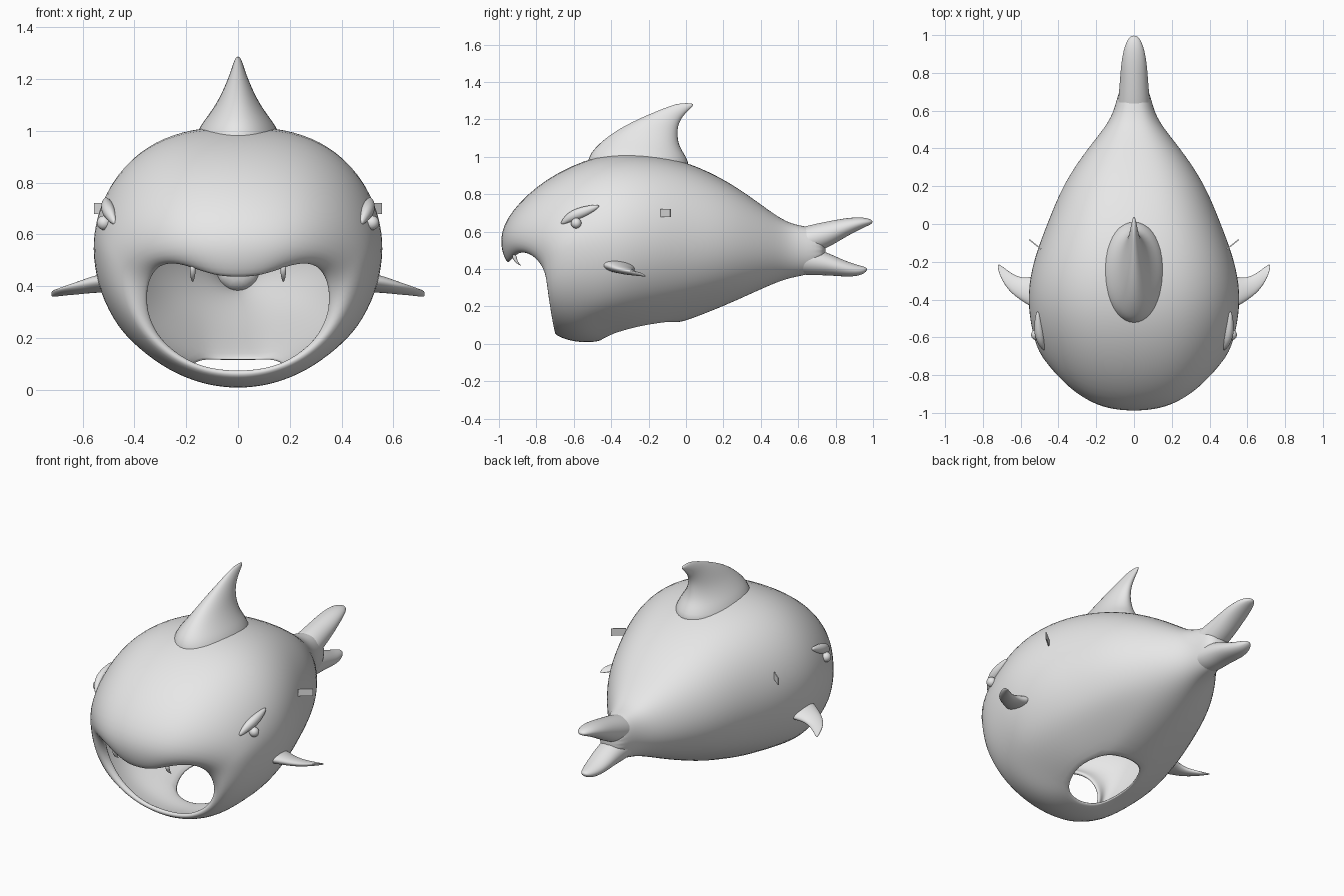
import bpy, bmesh, math
from mathutils import Vector

cube = bpy.data.objects.get("Cube")
if cube:
    bpy.data.objects.remove(cube, do_unlink=True)

grey = bpy.data.materials.new("plain grey")
grey.use_nodes = True
grey.diffuse_color = (0.8, 0.8, 0.8, 1)
grey.node_tree.nodes["Principled BSDF"].inputs["Base Color"].default_value = (0.8, 0.8, 0.8, 1)


def finish(name, bm, levels=2, mirror=False, thickness=0, smooth=True):
    bmesh.ops.recalc_face_normals(bm, faces=bm.faces)
    mesh = bpy.data.meshes.new(name)
    bm.to_mesh(mesh)
    bm.free()
    mesh.materials.append(grey)
    for face in mesh.polygons:
        face.use_smooth = smooth
    ob = bpy.data.objects.new(name, mesh)
    bpy.context.collection.objects.link(ob)
    if thickness:
        mod = ob.modifiers.new("wall", "SOLIDIFY")
        mod.thickness, mod.offset = thickness, -1
    if mirror:
        ob.modifiers.new("pair", "MIRROR")
    if levels:
        mod = ob.modifiers.new("rounding", "SUBSURF")
        mod.levels = mod.render_levels = levels
    return ob


def bridge(bm, rings):
    rows = [[bm.verts.new(p) for p in ring] for ring in rings]
    n = len(rows[0])
    for a, b in zip(rows, rows[1:]):
        for k in range(n):
            bm.faces.new((a[k], a[(k + 1) % n], b[(k + 1) % n], b[k]))
    return rows


def loft(name, sections, mirror=False, sides=10):
    """Closed tube through sections of (centre, half axis, half axis)."""
    rings = []
    for c, u, v in sections:
        c, u, v = Vector(c), Vector(u), Vector(v)
        rings.append([c + u * math.cos(t) + v * math.sin(t)
                      for t in (2 * math.pi * k / sides for k in range(sides))])
    bm = bmesh.new()
    rows = bridge(bm, rings)
    bm.faces.new(rows[0])
    bm.faces.new(rows[-1])
    return finish(name, bm, mirror=mirror)


# Body: rings run from the lip of the open mouth back to the tail stem
HALF = 12
lip = [(0, -.965, .425), (.09, -.955, .43), (.17, -.925, .46), (.24, -.885, .483),
       (.3, -.835, .475), (.34, -.785, .43), (.35, -.75, .36), (.335, -.715, .28),
       (.295, -.70, .205), (.235, -.695, .15), (.16, -.695, .105), (.08, -.695, .085),
       (0, -.695, .08)]


def body_ring(top, side, bottom):
    (yt, zt), (ys, w, zs), (yb, zb) = top, side, bottom
    half = []
    for k in range(HALF + 1):
        a = math.pi / 2 - math.pi * k / HALF
        s, c = math.sin(a), max(0, math.cos(a))
        ye, ze = (yt, zt) if s > 0 else (yb, zb)
        x = w * c ** (.78 if s > 0 else 1)
        half.append((x, ys + (ye - ys) * s * s, zs + (ze - zs) * abs(s)))
    return half


halves = [lip] + [body_ring(*r) for r in (
    ((-1.01, .56), (-.77, .43, .43), (-.71, .045)),
    ((-.95, .71), (-.68, .515, .5), (-.62, .01)),
    ((-.76, .89), (-.52, .555, .54), (-.54, .0)),
    ((-.48, 1.02), (-.36, .57, .55), (-.45, .005)),
    ((-.22, 1.03), (-.18, .535, .56), (-.26, .05)),
    ((.02, .975), (.01, .46, .55), (-.05, .1)),
    ((.24, .865), (.22, .375, .54), (.22, .205)),
    ((.41, .74), (.41, .24, .52), (.41, .295)),
    ((.54, .645), (.54, .13, .5), (.54, .35)),
    ((.64, .63), (.64, .095, .5), (.64, .365)),
    ((.75, .6), (.75, .07, .505), (.75, .4)))]
bm = bmesh.new()
rows = bridge(bm, [h + [(-x, y, z) for x, y, z in h[-2:0:-1]] for h in halves])
bm.faces.new(rows[-1])

# Round opening in the belly
for r in (4, 5, 6):
    for k in range(HALF - 2, HALF + 3):
        i, j = (HALF - k) / 2, r - 5
        if max(abs(i), abs(j)) == 1:
            t = math.atan2(j, i)
            x, y = .19 * math.cos(t), -.25 + .2 * math.sin(t)
            rows[r][k].co = (x, y, .055 + .22 * (y + .25) + .7 * x * x)
inner = [rows[5][k] for k in range(HALF - 1, HALF + 2)]
bmesh.ops.delete(bm, geom=inner, context="VERTS")
finish("body", bm, thickness=.03)

# Back fin: (height, front edge, rear edge, half width)
loft("back_fin", [((0, (a + b) / 2, z), (0, (b - a) / 2, 0), (w, 0, 0)) for z, a, b, w in (
    (.9, -.56, .06, .2), (1.0, -.54, .02, .17), (1.05, -.5, -.02, .13),
    (1.11, -.43, -.035, .085), (1.17, -.33, -.035, .055), (1.22, -.22, -.01, .033),
    (1.26, -.12, .03, .02), (1.288, -.04, .055, .008))])

# Tail flukes: (y, middle height, half height, half width)
for name, path in (
        ("upper_tail_fluke", ((.52, .51, .09, .1), (.64, .55, .085, .09), (.75, .58, .078, .08),
                              (.86, .625, .052, .072), (.95, .65, .03, .052), (1.0, .652, .01, .02))),
        ("lower_tail_fluke", ((.52, .47, .09, .1), (.64, .445, .085, .09), (.75, .43, .066, .08),
                              (.85, .4, .045, .07), (.93, .39, .03, .045), (.97, .398, .01, .018)))):
    loft(name, [((0, y, z), (w, 0, 0), (0, 0, h)) for y, z, h, w in path])

# Side fins: (x, front edge, rear edge, height, half thickness)
loft("side_fins", [((x, (a + b) / 2, z), (0, (b - a) / 2, -.012), (0, 0, h)) for x, a, b, z, h in (
    (.48, -.48, -.25, .415, .04), (.55, -.44, -.28, .41, .034), (.61, -.4, -.28, .395, .025),
    (.66, -.36, -.25, .385, .017), (.7, -.3, -.22, .375, .01), (.722, -.24, -.208, .37, .005))],
    mirror=True)

# Brow ridges over the eyes
loft("brows", [(c, (r, 0, 0), (0, -r * .5, r)) for c, r in (
    ((.475, -.67, .64), .008), ((.495, -.62, .68), .026),
    ((.505, -.55, .705), .03), ((.51, -.46, .74), .008))], mirror=True)

# Teeth hanging behind the upper lip
loft("teeth", [(c, (r, 0, 0), (0, r, 0)) for c, r in (
    ((.175, -.92, .48), .014), ((.175, -.915, .45), .012),
    ((.175, -.9, .43), .008), ((.175, -.88, .416), .002))], mirror=True, sides=8)

# Eyes
bm = bmesh.new()
bmesh.ops.create_uvsphere(bm, u_segments=20, v_segments=12, radius=.028)
bmesh.ops.translate(bm, vec=(.517, -.587, .645), verts=bm.verts)
finish("eyes", bm, levels=0, mirror=True)

# Thin tags standing out of the flanks
bm = bmesh.new()
bmesh.ops.create_cube(bm, size=1)
bmesh.ops.scale(bm, vec=(.08, .006, .042), verts=bm.verts)
tag = finish("side_tags", bm, levels=0, smooth=False)
turn = math.atan2(.045, .055)
for v in tag.data.vertices:
    x, y, z = v.co
    v.co = (.523 + x * math.cos(turn) - y * math.sin(turn),
            -.108 + x * math.sin(turn) + y * math.cos(turn), .7 + z)
tag.modifiers.new("pair", "MIRROR")
